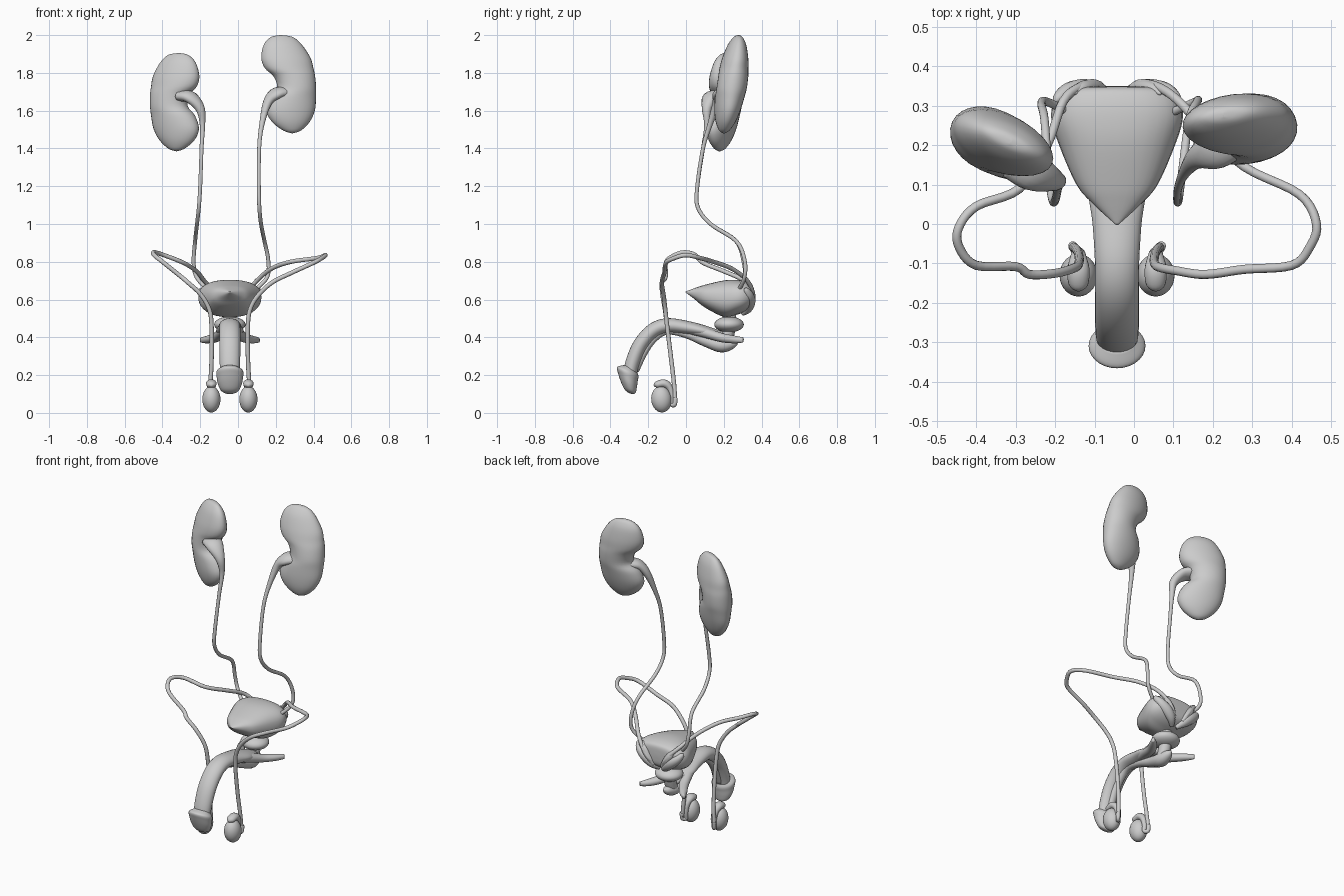
import bpy, bmesh, math
from mathutils import Vector

C = -0.043  # symmetry axis of the lower organs


def spline(rows, steps):
    # Catmull-Rom through rows of equal-length tuples
    out = []
    n = len(rows)
    for i in range(n - 1):
        p = [rows[max(i - 1, 0)], rows[i], rows[i + 1], rows[min(i + 2, n - 1)]]
        for k in range(steps):
            t = k / steps
            out.append([0.5 * (2 * b + (c - a) * t + (2 * a - 5 * b + 4 * c - d) * t * t
                               + (3 * b - a - 3 * c + d) * t ** 3) for a, b, c, d in zip(*p)])
    out.append(list(rows[-1]))
    return out


def loft(name, rows, side=(1, 0, 0), up=None, sides=16, steps=5, power=1.0):
    # rows: x, y, z, half width, half height; 'up' given = fixed ring orientation
    pts = spline(rows, steps)
    pos = [Vector(p[:3]) for p in pts]
    u = Vector(side).normalized()
    bm = bmesh.new()
    rings = []
    for i, p in enumerate(pts):
        if up:
            v = Vector(up)
        else:
            t = (pos[min(i + 1, len(pos) - 1)] - pos[max(i - 1, 0)]).normalized()
            u = (u - t * u.dot(t)).normalized()
            v = t.cross(u)
        ring = []
        for k in range(sides):
            a = 2 * math.pi * k / sides
            c, s = math.cos(a), math.sin(a)
            c = math.copysign(abs(c) ** power, c)
            s = math.copysign(abs(s) ** power, s)
            ring.append(bm.verts.new(pos[i] + u * c * max(p[3], 1e-3) + v * s * max(p[4], 1e-3)))
        rings.append(ring)
    for r0, r1 in zip(rings, rings[1:]):
        for k in range(sides):
            j = (k + 1) % sides
            bm.faces.new((r0[k], r0[j], r1[j], r1[k]))
    bm.faces.new(rings[0])
    bm.faces.new(rings[-1])
    bmesh.ops.recalc_face_normals(bm, faces=bm.faces)
    me = bpy.data.meshes.new(name)
    bm.to_mesh(me)
    bm.free()
    for f in me.polygons:
        f.use_smooth = True
    ob = bpy.data.objects.new(name, me)
    bpy.context.collection.objects.link(ob)
    return ob


def tube(name, pts, r, **kw):
    return loft(name, [(*p, r, r) for p in pts], sides=12, **kw)


def ball(name, loc, radii, tilt=0.0):
    bpy.ops.mesh.primitive_uv_sphere_add(segments=28, ring_count=16, location=loc, rotation=(tilt, 0, 0))
    ob = bpy.context.object
    ob.name = name
    ob.scale = radii
    for f in ob.data.polygons:
        f.use_smooth = True


# Kidneys: height, hilum-side edge, outer edge
PROFILE = [(.26, .02, .015), (.25, .07, -.045), (.21, .112, -.09), (.14, .132, -.13), (.085, .118, -.141),
           (.04, .075, -.146), (-.02, .062, -.146), (-.07, .105, -.141), (-.14, .13, -.128),
           (-.2, .105, -.095), (-.245, .05, -.045), (-.26, .005, 0)]


def kidney(name, loc, direction, lean, pitch, depth):
    d = Vector(direction).normalized()
    rows = []
    for z, a, b in PROFILE:
        m = (a + b) / 2 + lean * z
        h = depth * max(0, 1 - (z / .2605) ** 2) ** .5
        rows.append((loc[0] + d.x * m, loc[1] + d.y * m + pitch * z, loc[2] + z, (a - b) / 2, h))
    loft(name, rows, side=d, up=(-d.y, d.x, 0), sides=28, steps=4)


kidney("left_kidney", (.267, .24, 1.74), (-1, -.12, 0), .09, .16, .08)
kidney("right_kidney", (-.328, .197, 1.645), (.92, -.42, 0), .0, .07, .078)

# Ureters with funnel-shaped renal pelvis
U = .0105
loft("left_ureter", [(.25, .22, 1.70, .055, .03), (.20, .185, 1.69, .05, .028), (.155, .165, 1.64, .027, .022),
                     (.125, .125, 1.52, .014, .013), (.112, .09, 1.4, U, U), (.11, .06, 1.2, U, U),
                     (.113, .062, 1.09, U, U), (.122, .13, 1.0, U, U), (.14, .265, .91, U, U),
                     (.16, .31, .81, U, U), (.155, .31, .72, U, U), (.09, .28, .65, U, U)])
loft("right_ureter", [(-.30, .165, 1.68, .055, .03), (-.25, .13, 1.67, .05, .03), (-.20, .11, 1.61, .027, .024),
                      (-.188, .11, 1.52, .014, .014), (-.193, .09, 1.4, U, U), (-.20, .06, 1.2, U, U),
                      (-.207, .062, 1.09, U, U), (-.217, .13, 1.0, U, U), (-.227, .265, .91, U, U),
                      (-.235, .305, .80, U, U), (-.22, .31, .72, U, U), (-.16, .28, .65, U, U)])

# Bladder, pointed to the front
loft("bladder", [(C, -.003, .64, .002, .002), (C, .05, .63, .06, .032), (C, .1, .618, .103, .06),
                 (C, .2, .605, .147, .096), (C, .27, .612, .167, .092), (C, .32, .618, .155, .077),
                 (C, .345, .622, .12, .055), (C, .35, .622, .02, .01)],
     up=(0, 0, 1), sides=32, power=.82)

# Prostate and urethra
ball("prostate", (C, .228, .468), (.083, .078, .042))
tube("urethra", [(C, .23, .52), (C, .225, .44), (C, .2, .36)], .036)

# Shaft, glans and spongy body
loft("shaft", [(C, .2, .405, .04, .022), (C, .1, .432, .072, .03), (C, 0, .452, .062, .036),
               (C, -.1, .462, .056, .039), (C, -.175, .434, .056, .04), (C, -.24, .362, .056, .04),
               (C, -.282, .265, .054, .039), (C, -.30, .18, .05, .035)], sides=24)
loft("glans", [(C, -.295, .24, .045, .035), (C, -.306, .225, .066, .057), (C, -.309, .212, .072, .062),
               (C, -.308, .19, .07, .057), (C, -.304, .155, .064, .048), (C, -.299, .122, .049, .036),
               (C, -.298, .108, .028, .022), (C, -.298, .103, .002, .002)],
     up=(0, .92, -.38), sides=28)
loft("spongy_body", [(C, .275, .38, .004, .004), (C, .25, .368, .026, .024), (C, .19, .357, .042, .037),
                     (C, .11, .378, .034, .03), (C, 0, .418, .026, .022), (C, -.1, .434, .024, .02),
                     (C, -.168, .395, .024, .02), (C, -.22, .325, .024, .02), (C, -.268, .225, .024, .02)])

# Paired parts
for s, n in ((-1, "right"), (1, "left")):
    def X(d):
        return C + s * d
    loft(n + "_crus", [(X(.02), .02, .445, .03, .028), (X(.04), .1, .425, .032, .027), (X(.075), .19, .398, .028, .024),
                       (X(.12), .26, .388, .022, .02), (X(.152), .30, .386, .009, .014)])
    # Seminal vesicle: two lobes fanning upwards behind the bladder
    loft(n + "_seminal_vesicle", [(X(.015), .30, .525, .012, .012), (X(.045), .33, .55, .024, .02),
                                  (X(.085), .342, .585, .03, .023), (X(.125), .335, .62, .026, .022),
                                  (X(.15), .318, .65, .015, .014), (X(.158), .31, .66, .002, .002)])
    loft(n + "_vesicle_lobe", [(X(.03), .335, .555, .014, .014), (X(.06), .347, .60, .02, .018),
                               (X(.09), .343, .645, .02, .018), (X(.11), .33, .68, .003, .003)])
    # Testis and epididymis
    t = X(.098)
    ball(n + "_testis", (t, -.130, .072), (.048, .054, .070), .1)
    loft(n + "_epididymis", [(t, -.168, .14, .004, .004), (t, -.155, .148, .024, .018), (t, -.115, .155, .028, .022),
                             (t, -.085, .13, .021, .018), (t, -.073, .08, .016, .014), (t, -.075, .045, .014, .012),
                             (t + s * .012, -.06, .045, .012, .012), (t + s * .014, -.056, .08, .012, .012)])

# Sperm ducts, looping over and behind the bladder
tube("left_sperm_duct", [(.066, -.058, .06), (.06, -.063, .15), (.053, -.078, .28), (.052, -.1, .46), (.065, -.11, .55),
                         (.105, -.118, .62), (.18, -.128, .69), (.28, -.115, .74), (.40, -.105, .795),
                         (.445, -.06, .82), (.463, .0, .835), (.42, .075, .82), (.28, .145, .80), (.18, .24, .765),
                         (.11, .315, .71), (.055, .35, .65), (.005, .352, .59), (-.03, .30, .54)], .0115)
tube("right_sperm_duct", [(-.155, -.058, .06), (-.147, -.063, .15), (-.14, -.078, .28), (-.14, -.1, .46),
                          (-.153, -.112, .55), (-.2, -.125, .63), (-.265, -.128, .69), (-.30, -.108, .72),
                          (-.40, -.105, .80), (-.443, -.06, .835), (-.445, -.01, .85), (-.40, .045, .838),
                          (-.29, .09, .795), (-.22, .2, .75), (-.18, .31, .70), (-.135, .348, .65), (-.09, .352, .59),
                          (-.055, .30, .54)], .0115)
